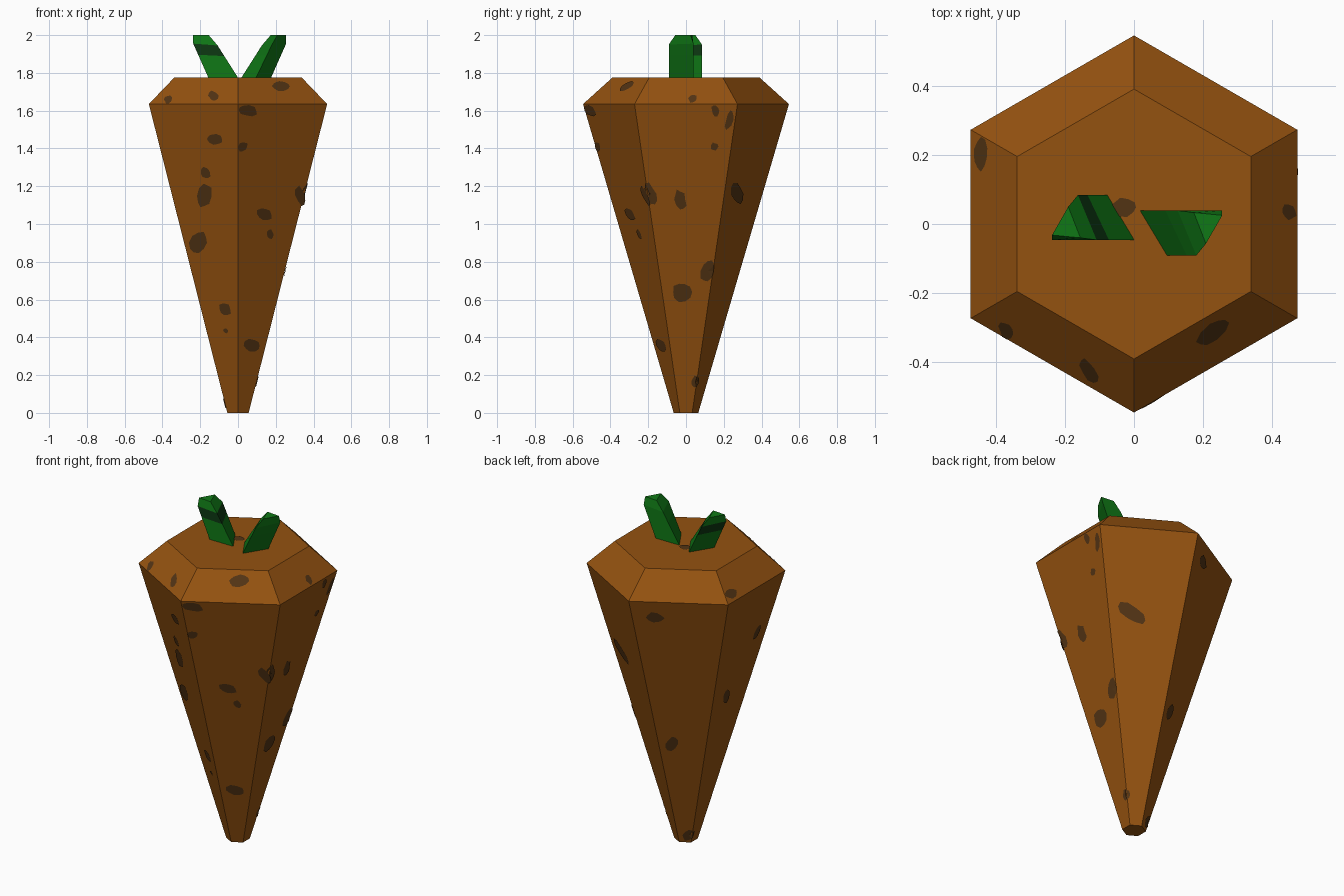
import bpy, math, random
from mathutils import Vector

if "Cube" in bpy.data.objects:
    bpy.data.objects.remove(bpy.data.objects["Cube"])

random.seed(4)


def material(name, rgb):
    m = bpy.data.materials.new(name)
    m.diffuse_color = (*rgb, 1)
    m.use_nodes = True
    m.node_tree.nodes["Principled BSDF"].inputs["Base Color"].default_value = m.diffuse_color
    return m


BROWN = material("carrot brown", (0.296, 0.084, 0.005))
SPOT = material("dark brown spot", (0.085, 0.034, 0.007))
GREEN = material("stem green", (0.005, 0.19, 0.008))
DARK = material("dark stem green", (0.004, 0.04, 0.006))


def build(name, verts, faces, mats):
    mesh = bpy.data.meshes.new(name)
    mesh.from_pydata(verts, [], faces)
    for m in mats:
        mesh.materials.append(m)
    mesh.update()
    obj = bpy.data.objects.new(name, mesh)
    bpy.context.collection.objects.link(obj)
    return obj


def loft(rings):
    """Join equal rings of points into a closed solid."""
    n = len(rings[0])
    verts = [p for r in rings for p in r]
    faces = [(k * n + i, k * n + (i + 1) % n, (k + 1) * n + (i + 1) % n, (k + 1) * n + i)
             for k in range(len(rings) - 1) for i in range(n)]
    faces += [tuple(reversed(range(n))), tuple(range(len(verts) - n, len(verts)))]
    return verts, faces


# Root: six-sided tapering body with a bevelled shoulder
PROFILE = [(0.065, 0), (0.545, 1.635), (0.39, 1.775)]
hexagon = [math.radians(30 + 60 * i) for i in range(6)]
build("root", *loft([[(r * math.cos(a), r * math.sin(a), z) for a in hexagon]
                     for r, z in PROFILE]), [BROWN])

# Stems: leaning three-sided prisms with a chamfered tip, second one turned half way round
base = [Vector(p) for p in ((-0.155, -0.046, 1.77), (0.003, -0.046, 1.77), (-0.075, 0.084, 1.77))]
neck = [Vector(p) for p in ((-0.237, -0.046, 1.955), (-0.108, -0.046, 1.945), (-0.162, 0.084, 1.95))]
tip = [Vector(p) for p in ((-0.237, -0.032, 2.0), (-0.155, -0.04, 2.0), (-0.19, 0.05, 2.0))]
band = [b.lerp(n, 0.68) for b, n in zip(base, neck)]
rings = [base, band, neck, tip]
left = build("left_stem", *loft(rings), [GREEN, DARK])
for f in left.data.polygons:
    f.material_index = int(3 <= f.index < 6)      # dark band under the tip
build("right_stem", *loft([[Vector((0.018 - p.x, -0.007 - p.y, p.z)) for p in r] for r in rings]),
      [GREEN])


# Spots: thin irregular patches lying on the surface
def radius(z):
    for (r0, z0), (r1, z1) in zip(PROFILE, PROFILE[1:]):
        if z <= z1:
            return r0 + (r1 - r0) * (z - z0) / (z1 - z0)
    return PROFILE[-1][0]


def on_surface(a, h, z):
    """Point on the root seen from angle a at sideways offset h and height z."""
    z = min(max(z, 0.005), 1.775)
    apothem = radius(z) * math.cos(math.pi / 6) + 0.004
    view = Vector((math.cos(a), math.sin(a), 0))
    side = Vector((-math.sin(a), math.cos(a), 0))
    depth = 9
    for k in range(6):
        n = Vector((math.cos(k * math.pi / 3), math.sin(k * math.pi / 3), 0))
        if view.dot(n) > 0.05:
            depth = min(depth, (apothem - h * side.dot(n)) / view.dot(n))
    return view * depth + side * h + Vector((0, 0, z))


# view angle in degrees: (offset, height, half width, half height)
SPOTS = {
    -90: [(-.12, 1.45, .04, .03), (-.17, 1.27, .025, .03), (-.18, 1.15, .037, .065),
          (-.21, .90, .045, .055), (-.07, .55, .03, .035), (-.065, .435, .013, .013),
          (.05, 1.60, .05, .03), (.025, 1.41, .022, .025), (.14, 1.05, .04, .035),
          (.17, .945, .02, .025), (.33, 1.15, .025, .05), (.075, .355, .045, .035),
          (-.13, 1.68, .025, .025), (.23, 1.73, .045, .025), (-.37, 1.66, .02, .02)],
    0: [(-.19, 1.16, .03, .055), (-.03, 1.13, .03, .05), (.27, 1.16, .032, .055),
        (.23, 1.55, .02, .05), (.155, 1.60, .02, .03), (.15, 1.41, .02, .02),
        (.115, .75, .035, .06), (-.02, .64, .05, .05), (.05, .165, .02, .03),
        (.035, 1.665, .022, .022)],
    120: [(-.13, 1.53, .05, .035), (-.06, .67, .032, .045), (.02, .05, .03, .035)],
    180: [(.12, 1.3, .025, .045), (-.2, 1.67, .05, .02), (-.05, .95, .03, .045)],
}
verts, faces = [], []


def add_patch(place, rx, ry):
    start, n = len(verts), 10
    verts.append(place(0, 0))
    tilt = random.uniform(-0.3, 0.3)
    for i in range(n):
        t = i * math.tau / n
        k = random.uniform(0.85, 1.15)
        x, y = rx * k * math.cos(t), ry * k * math.sin(t)
        verts.append(place(x + tilt * y, y))
    faces.extend((start, start + 1 + i, start + 1 + (i + 1) % n) for i in range(n))


for deg, spots in SPOTS.items():
    for h, z, rx, rz in spots:
        add_patch(lambda u, v: on_surface(math.radians(deg), h + u, z + v), rx, rz)
add_patch(lambda u, v: Vector((-.03 + u, .048 + v, 1.779)), .04, .026)
build("spots", verts, faces, [SPOT])
